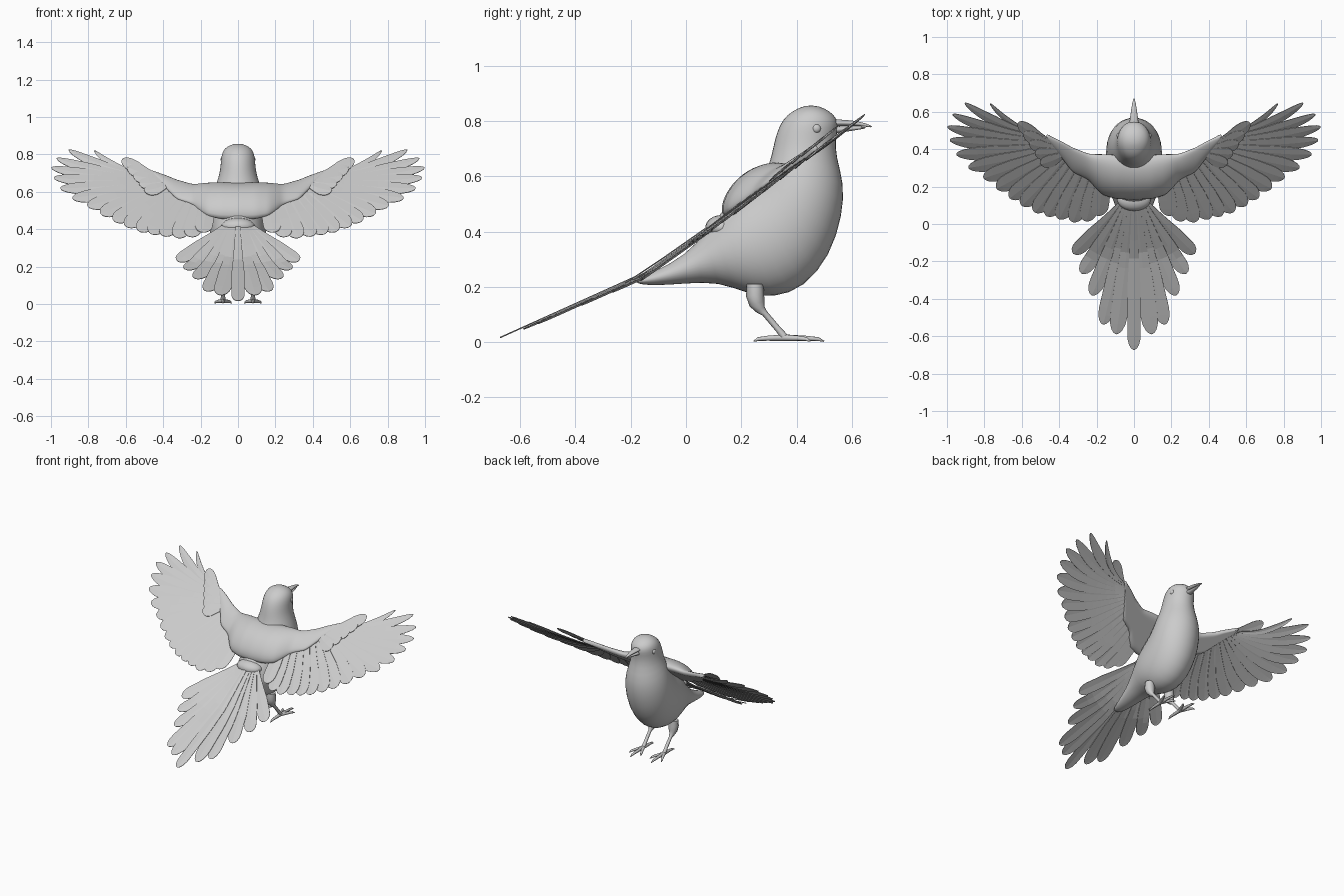
import bpy, math
from mathutils import Vector

if "Cube" in bpy.data.objects:
    bpy.data.objects.remove(bpy.data.objects["Cube"])

grey = bpy.data.materials.new("plumage grey")
grey.diffuse_color = (0.6, 0.6, 0.6, 1)
grey.use_nodes = True
grey.node_tree.nodes["Principled BSDF"].inputs["Base Color"].default_value = grey.diffuse_color


def make(name, verts, faces, smooth=True, mirror=False, subsurf=0, thick=0):
    me = bpy.data.meshes.new(name)
    me.from_pydata([tuple(v) for v in verts], [], faces)
    me.materials.append(grey)
    me.polygons.foreach_set("use_smooth", [smooth] * len(me.polygons))
    ob = bpy.data.objects.new(name, me)
    bpy.context.collection.objects.link(ob)
    if thick:
        ob.modifiers.new("thickness", 'SOLIDIFY').thickness = thick
    if mirror:
        ob.modifiers.new("mirror", 'MIRROR').use_mirror_merge = False
    if subsurf:
        m = ob.modifiers.new("smooth", 'SUBSURF')
        m.levels = m.render_levels = subsurf
    return ob


def loft(name, sections, sides=18):
    """Elliptical rings; each section is back y, z, belly y, z, half width."""
    verts, faces = [], []
    for by, bz, fy, fz, w in sections:
        a, b = Vector((0, by, bz)), Vector((0, fy, fz))
        for k in range(sides):
            t = 2 * math.pi * k / sides
            verts.append((a + b) / 2 + (a - b) / 2 * math.cos(t)
                         + Vector((w * math.sin(t), 0, 0)))
    for r in range(len(sections) - 1):
        for k in range(sides):
            k2 = (k + 1) % sides
            faces.append((r * sides + k, r * sides + k2,
                          (r + 1) * sides + k2, (r + 1) * sides + k))
    last = (len(sections) - 1) * sides
    faces.append(tuple(reversed(range(sides))))
    faces.append(tuple(range(last, last + sides)))
    return make(name, verts, faces, subsurf=1)


def ball(name, loc, scale):
    bpy.ops.mesh.primitive_uv_sphere_add(segments=20, ring_count=12, location=loc)
    ob = bpy.context.object
    ob.name, ob.scale = name, scale
    ob.data.materials.append(grey)
    ob.data.shade_smooth()


def tube(name, points):
    """Tapered tube through (x, y, z, radius) points."""
    cu = bpy.data.curves.new(name, 'CURVE')
    cu.dimensions, cu.bevel_depth, cu.bevel_resolution = '3D', 1.0, 2
    cu.use_fill_caps = True
    sp = cu.splines.new('POLY')
    sp.points.add(len(points) - 1)
    for p, (x, y, z, r) in zip(sp.points, points):
        p.co, p.radius = (x, y, z, 1), r
    cu.materials.append(grey)
    bpy.context.collection.objects.link(bpy.data.objects.new(name, cu))


def lerp_table(table, x):
    """Interpolate rows (x, a, b, ...) at x."""
    for p, q in zip(table, table[1:]):
        if x <= q[0]:
            f = (x - p[0]) / (q[0] - p[0])
            return [a + (b - a) * f for a, b in zip(p[1:], q[1:])]
    return list(table[-1][1:])


def feather(verts, faces, place, root, tip, hw, h, taper, bend=0.0, roll=0.004):
    """Thin blade with a raised shaft; taper is where the tip starts closing."""
    root, tip = Vector(root), Vector(tip)
    d = (tip - root).normalized()
    side = Vector((-d.y, d.x))
    n, base = 12, len(verts)
    for k in range(n + 1):
        t = math.sin(math.pi / 2 * k / n)
        w = hw * (0.3 + 0.7 * min(1, t / 0.6))
        if t > taper:
            w *= math.sqrt(max(0.004, 1 - ((t - taper) / (1 - taper)) ** 2))
        c = root.lerp(tip, t) + side * bend * (t * t - t)
        for s in (-1, 0, 1):
            p = c + side * w * s
            verts.append(place(p.x, p.y, h + roll * s * w / hw + (0.002 if s == 0 else 0)))
    for k in range(n):
        for s in (0, 1):
            a = base + 3 * k + s
            faces.append((a, a + 3, a + 4, a + 1))


# Body and head in one smooth shape, from rump to crown
loft("body", [
    (-.188, .226, -.183, .214, .02), (-.12, .252, -.13, .202, .045),
    (0, .315, 0, .212, .07), (.07, .40, .12, .217, .10),
    (.13, .475, .22, .173, .132), (.17, .52, .32, .156, .148),
    (.22, .56, .43, .193, .153), (.26, .59, .525, .31, .153),
    (.29, .625, .57, .46, .147), (.303, .66, .575, .575, .128),
    (.313, .70, .545, .67, .102), (.323, .745, .543, .735, .094),
    (.338, .787, .553, .775, .092), (.363, .822, .55, .808, .084),
    (.40, .845, .52, .838, .062), (.435, .857, .475, .857, .02)])

# Beak halves
loft("upper_beak", [(.52, .808, .52, .78, .03), (.56, .806, .56, .782, .023),
                    (.61, .802, .61, .783, .016), (.65, .793, .65, .78, .009),
                    (.675, .781, .675, .776, .002)], 12)
loft("lower_beak", [(.52, .785, .52, .75, .026), (.56, .781, .56, .758, .02),
                    (.61, .781, .61, .766, .013), (.655, .779, .655, .774, .004)], 12)


# Wing plane: h is the height above the sloping plane
def on_wing(x, y, h):
    return (x, y - 0.612 * h, 0.335 + 0.774 * y + 0.791 * h)


# Flight feathers: tips from the innermost outwards, roots along the arm
tips = [(.19, .05), (.255, .02), (.325, .015), (.40, .03), (.465, .045), (.53, .065),
        (.60, .10), (.665, .14), (.735, .19), (.805, .245), (.885, .30), (.95, .37),
        (.985, .445), (.998, .515), (.97, .58), (.905, .64), (.77, .638)]
arm = [(0, .17, .33), (6, .35, .38), (10, .42, .42), (16, .49, .47)]
wv, wf = [], []
for i, tip in enumerate(tips):
    outer = max(0, (i - 8) / 8)
    feather(wv, wf, on_wing, lerp_table(arm, i), tip,
            hw=.047 - .022 * outer - (.008 if i == 16 else 0), h=.012 - .0014 * i,
            taper=.82 - .32 * outer, bend=.03 + .09 * outer)
# Small covert feathers along the hand
for i in range(5):
    feather(wv, wf, on_wing, (.36 + .02 * i, .39 + .013 * i),
            (.50 + .03 * i, .33 + .055 * i), .035, .016, .7, .03)
make("wing_feathers", wv, wf, smooth=False, mirror=True, thick=.003)

# Mantle: pillow over the back running out along the upper arms
# columns: x, front y, rear y, bulge
outline = [(0, .38, .135, .078), (.10, .385, .14, .075), (.17, .387, .16, .06),
           (.21, .385, .20, .042), (.24, .383, .24, .026), (.33, .418, .28, .016),
           (.38, .444, .35, .012), (.47, .482, .465, .006)]
cols, rows = 40, 10
mv, mf = [], []
for i in range(cols + 1):
    x = -.47 + .94 * i / cols
    front, rear, bulge = lerp_table(outline, abs(x))
    for j in range(2 * rows):
        under = j > rows
        v = j / rows if not under else 2 - j / rows
        h = -.008 if under else .012 + bulge * max(0, math.sin(math.pi * v)) ** .6
        mv.append(on_wing(x, rear + (front - rear) * v, h))
ring = 2 * rows
for i in range(cols):
    for j in range(ring):
        a, b = i * ring + j, i * ring + (j + 1) % ring
        mf.append((a, a + ring, b + ring, b))
mf += [tuple(range(ring)), tuple(reversed(range(cols * ring, cols * ring + ring)))]
make("mantle", mv, mf, subsurf=1)
ball("rump", (0, .13, .415), (.09, .06, .045))


# Tail fan, bending where it leaves the rump
def on_tail(x, y, h):
    slope = .70 if y > -.17 else .45
    return (x, y - .45 * h, .24 + (y + .17) * slope + .89 * h)


tv, tf = [], []
for i, (x, y) in enumerate([(.095, -.59), (.165, -.54), (.225, -.385),
                            (.28, -.27), (.325, -.165)]):
    feather(tv, tf, on_tail, (.015 + .01 * i, .12), (x, y), .046 - .002 * i,
            -.003 * (i + 1), .86, .03, roll=.003)
make("tail_side_feathers", tv, tf, smooth=False, mirror=True, thick=.003)
tv, tf = [], []
feather(tv, tf, on_tail, (0, .12), (0, -.672), .036, .003, .9, roll=0)
make("tail_middle_feather", tv, tf, smooth=False, thick=.003)

# Eyes, legs and feet on both sides
for s, label in ((-1, "left"), (1, "right")):
    ball(label + "_eye", (s * .081, .472, .773), (.012, .016, .016))
    x = s * .08
    tube(label + "_leg", [(x, .25, .21, .03), (x, .25, .17, .033), (x, .257, .14, .029),
                          (x, .27, .118, .018), (x, .285, .104, .011),
                          (x, .335, .045, .011), (x, .355, .02, .014)])
    for n, (dx, y) in enumerate([(-.045, .45), (0, .50), (.045, .45), (0, .245)]):
        base = Vector((x, .355))
        mid = base.lerp(Vector((x + dx, y)), .55)
        tube(f"{label}_toe_{n + 1}", [(x, .355, .016, .012), (mid.x, mid.y, .014, .009),
                                      (x + dx * .85, base.y + (y - base.y) * .85, .011, .007),
                                      (x + dx, y, .003, .002)])
